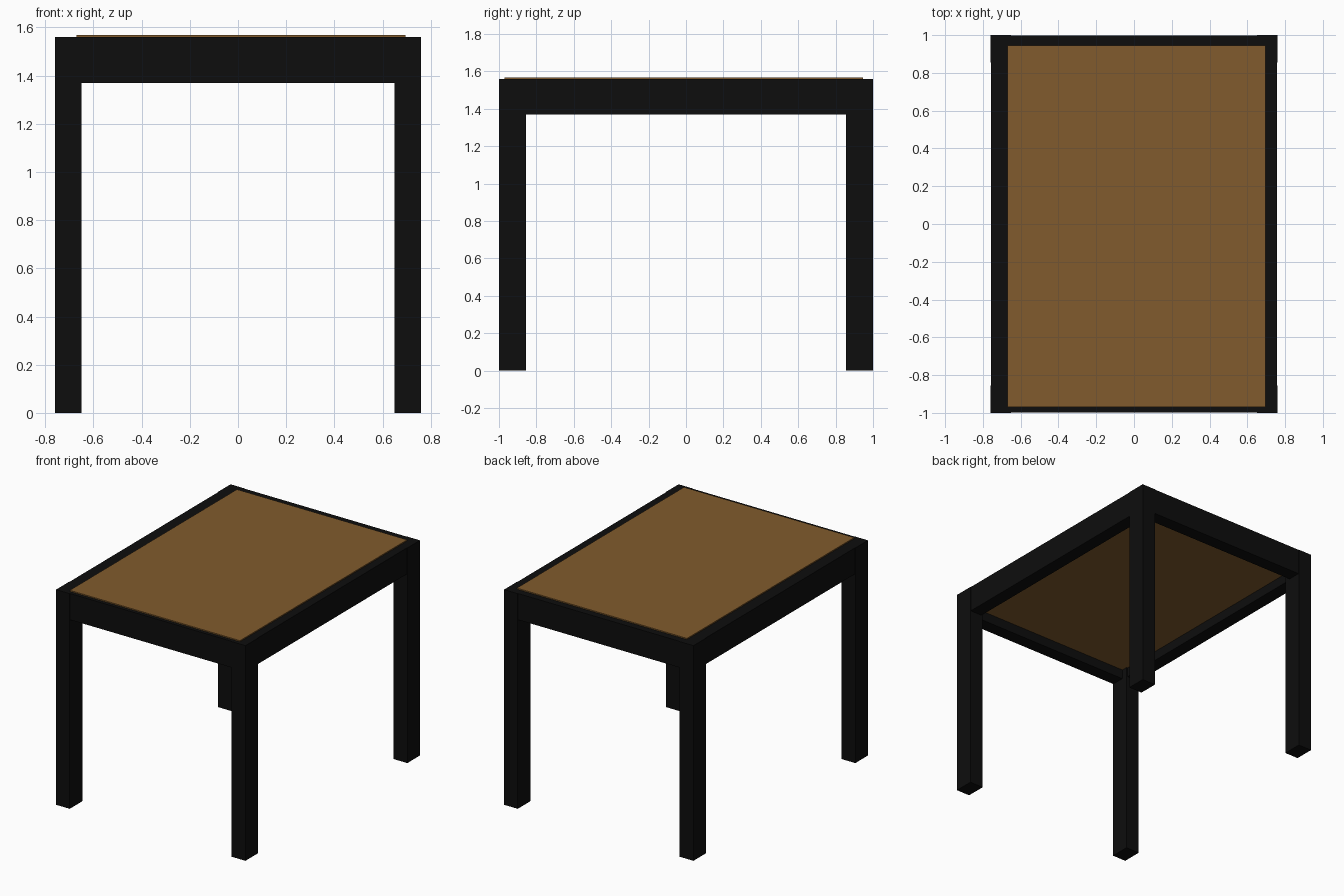
import bpy

if "Cube" in bpy.data.objects:
    bpy.data.objects.remove(bpy.data.objects["Cube"])


def material(name, color):
    mat = bpy.data.materials.new(name)
    mat.diffuse_color = (*color, 1)
    mat.use_nodes = True
    mat.node_tree.nodes["Principled BSDF"].inputs["Base Color"].default_value = mat.diffuse_color
    return mat


def box(name, lo, hi, mat):
    """Box between two opposite corners."""
    bpy.ops.mesh.primitive_cube_add(size=1, location=[(a + b) / 2 for a, b in zip(lo, hi)])
    obj = bpy.context.object
    obj.name = name
    obj.scale = [b - a for a, b in zip(lo, hi)]
    bpy.ops.object.transform_apply(location=False, rotation=False, scale=True)
    obj.data.materials.append(mat)
    return obj


black = material("black_paint", (0.004, 0.004, 0.004))
wood = material("brown_wood", (0.22, 0.105, 0.026))

HX, HY, TOP = 0.76, 1.0, 1.56       # half width, half length, frame height
LEG_X, LEG_Y = 0.11, 0.145          # leg section
RAIL, RAIL_Z, INSET = 0.10, 1.37, 0.003

# Four corner legs
for sy, row in ((-1, "front"), (1, "back")):
    for sx, side in ((-1, "left"), (1, "right")):
        xs = sorted((sx * HX, sx * (HX - LEG_X)))
        ys = sorted((sy * HY, sy * (HY - LEG_Y)))
        box(f"{row}_{side}_leg", (xs[0], ys[0], 0), (xs[1], ys[1], TOP), black)

# Side rails running between the legs, a hair inside the leg faces
for s, name in ((-1, "left_rail"), (1, "right_rail")):
    xs = sorted((s * (HX - INSET), s * (HX - RAIL)))
    y = HY - LEG_Y
    box(name, (xs[0], -y, RAIL_Z), (xs[1], y, TOP), black)

# End rails
for s, name in ((-1, "front_rail"), (1, "back_rail")):
    ys = sorted((s * (HY - INSET), s * (HY - RAIL)))
    x = HX - LEG_X
    box(name, (-x, ys[0], RAIL_Z), (x, ys[1], TOP), black)

# Wooden top panel, let into the frame and slightly proud of it
box("top_panel", (-0.67, -0.97, 1.44), (0.695, 0.945, 1.568), wood)
